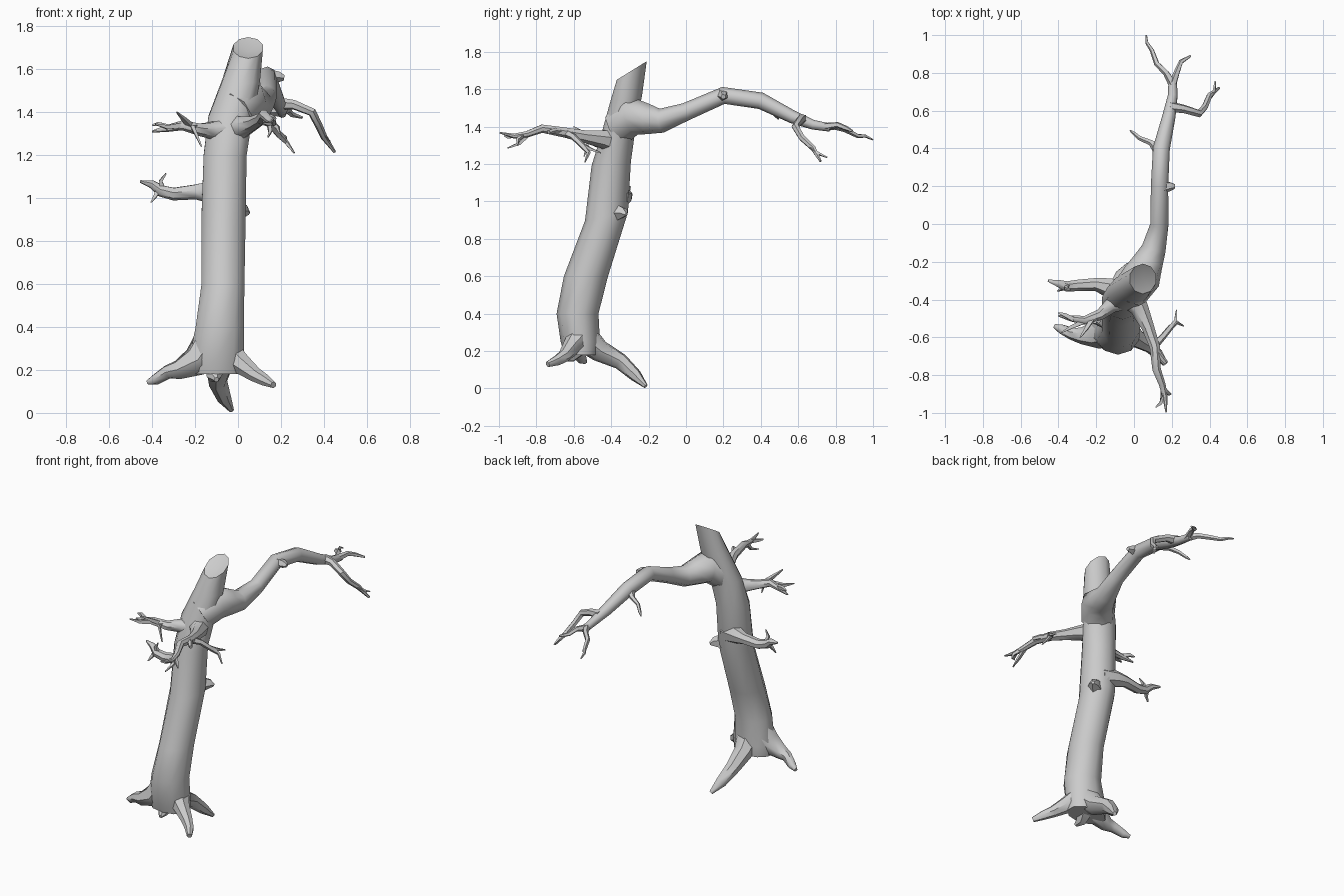
import bpy, bmesh, math
from mathutils import Vector


def finish(name, bm, angle=50):
    bmesh.ops.recalc_face_normals(bm, faces=bm.faces)
    me = bpy.data.meshes.new(name)
    bm.to_mesh(me)
    bm.free()
    ob = bpy.data.objects.new(name, me)
    bpy.context.collection.objects.link(ob)
    bpy.ops.object.select_all(action='DESELECT')
    ob.select_set(True)
    bpy.context.view_layer.objects.active = ob
    bpy.ops.object.shade_smooth_by_angle(angle=math.radians(angle))
    return ob


def skin(bm, rings):
    n = len(rings[0])
    for a, b in zip(rings, rings[1:]):
        for i in range(n):
            j = (i + 1) % n
            bm.faces.new((a[i], a[j], b[j], b[i]))


def limb(name, sides, path):
    """Tapered tube through (x, y, z, radius) points, ring frames carried along."""
    bm = bmesh.new()
    pts = [Vector(p[:3]) for p in path]
    side, last, rings = None, None, []
    for i, p in enumerate(pts):
        t = Vector((0, 0, 0))
        if i > 0:
            t += (p - pts[i - 1]).normalized()
        if i < len(pts) - 1:
            t += (pts[i + 1] - p).normalized()
        t.normalize()
        if side is None:
            side = t.orthogonal().normalized()
        else:
            side = last.rotation_difference(t) @ side
        up = t.cross(side)
        last = t
        r = path[i][3]
        rings.append([bm.verts.new(p + r * (side * math.cos(a) + up * math.sin(a)))
                      for a in (math.tau * k / sides for k in range(sides))])
    skin(bm, rings)
    bm.faces.new(rings[0])
    bm.faces.new(rings[-1])
    return finish(name, bm)


# Trunk: elliptical rings (x, y, z, rx, ry, tilt in y)
trunk = [(-.10, -.56, .18, .13, .09, 0), (-.10, -.565, .25, .135, .105, 0),
         (-.085, -.58, .40, .118, .112, 0), (-.07, -.535, .60, .105, .118, 0),
         (-.067, -.425, .92, .108, .115, .2), (-.06, -.40, 1.20, .105, .105, .1),
         (-.035, -.36, 1.38, .108, .09, .1), (.015, -.32, 1.55, .092, .085, .2),
         (.047, -.29, 1.70, .072, .08, .62)]
bm = bmesh.new()
rings = []
for x, y, z, rx, ry, tilt in trunk:
    rings.append([bm.verts.new((x + rx * math.cos(a), y + ry * math.sin(a),
                                z + tilt * ry * math.sin(a)))
                  for a in (math.tau * (k + .5) / 10 for k in range(10))])
skin(bm, rings)
bm.faces.new(rings[0])
# Broken top dips slightly in the middle
mid = bm.verts.new((.05, -.29, 1.68))
for i in range(10):
    bm.faces.new((rings[-1][i], rings[-1][(i + 1) % 10], mid))
finish("trunk", bm)

# Roots
limb("root_left", 7, [(-.11, -.565, .36, .085), (-.19, -.585, .24, .075), (-.28, -.59, .20, .045),
                      (-.33, -.58, .19, .033), (-.385, -.555, .155, .026), (-.42, -.54, .142, .012)])
limb("root_right", 7, [(-.05, -.56, .28, .075), (.02, -.61, .225, .05), (.085, -.65, .175, .035),
                       (.13, -.69, .15, .028), (.165, -.74, .13, .016)])
limb("root_back", 7, [(-.08, -.54, .27, .08), (-.09, -.46, .20, .06), (-.095, -.35, .145, .045),
                      (-.065, -.27, .07, .034), (-.03, -.215, .012, .012)])
limb("root_front_stub", 6, [(-.10, -.57, .23, .06), (-.11, -.62, .17, .035), (-.10, -.66, .155, .012)])

# Long back bough
limb("bough", 8, [(-.02, -.36, 1.40, .10), (.04, -.28, 1.46, .105), (.075, -.20, 1.44, .082),
                  (.105, -.13, 1.432, .065), (.135, 0, 1.48, .048), (.135, .2, 1.567, .046),
                  (.145, .40, 1.538, .045), (.185, .57, 1.452, .035), (.205, .68, 1.41, .026),
                  (.205, .77, 1.395, .022)])
limb("bough_fork_left", 5, [(.206, .74, 1.40, .024), (.17, .80, 1.40, .017), (.12, .85, 1.385, .015),
                            (.095, .92, 1.35, .012), (.068, .96, 1.35, .009), (.065, 1.0, 1.33, .004)])
limb("bough_fork_right", 5, [(.205, .74, 1.40, .022), (.23, .81, 1.41, .016), (.25, .86, 1.39, .013),
                             (.30, .89, 1.375, .006)])
limb("bough_side_branch", 6, [(.19, .62, 1.44, .03), (.26, .61, 1.435, .023), (.345, .585, 1.40, .021),
                              (.375, .62, 1.34, .018), (.40, .68, 1.285, .016), (.45, .72, 1.215, .007)])
limb("bough_side_twig", 4, [(.39, .66, 1.30, .013), (.425, .70, 1.26, .01), (.43, .755, 1.235, .004)])
limb("bough_twig", 5, [(.13, .39, 1.53, .03), (.09, .43, 1.51, .016), (.03, .455, 1.49, .012),
                       (.0, .48, 1.46, .01), (-.02, .495, 1.44, .004)])
limb("bough_stub", 5, [(.14, .19, 1.57, .034), (.19, .20, 1.565, .026), (.215, .20, 1.56, .014)])

# Front branch
limb("front_branch", 7, [(-.02, -.38, 1.32, .075), (.03, -.45, 1.335, .05), (.075, -.55, 1.35, .034),
                         (.11, -.65, 1.37, .028), (.12, -.77, 1.39, .023), (.15, -.85, 1.36, .018),
                         (.165, -.92, 1.35, .014), (.17, -.996, 1.368, .004)])
limb("front_side_branch", 5, [(.10, -.65, 1.37, .024), (.15, -.60, 1.345, .018),
                              (.195, -.545, 1.29, .016), (.225, -.52, 1.26, .011),
                              (.262, -.54, 1.21, .004)])
limb("front_side_twig", 4, [(.19, -.55, 1.30, .014), (.22, -.51, 1.28, .010), (.225, -.455, 1.26, .004)])
limb("front_low_twig", 5, [(.11, -.66, 1.37, .02), (.14, -.70, 1.38, .015), (.17, -.735, 1.37, .012),
                           (.235, -.58, 1.31, .003)][:3])
for i, p in enumerate([((.14, -.83, 1.37), (.15, -.89, 1.31), (.14, -.955, 1.285)),
                       ((.155, -.87, 1.355), (.185, -.90, 1.33), (.195, -.90, 1.30)),
                       ((.16, -.91, 1.35), (.14, -.95, 1.345), (.115, -.97, 1.35))]):
    limb("front_tip_twig_%d" % (i + 1), 4, [(*p[0], .014), (*p[1], .011), (*p[2], .004)])

# Upper left branch
limb("upper_left_branch", 7, [(-.04, -.39, 1.32, .07), (-.12, -.43, 1.315, .042), (-.18, -.48, 1.32, .03),
                              (-.26, -.51, 1.34, .024), (-.33, -.50, 1.325, .017),
                              (-.40, -.485, 1.31, .005)])
for i, p in enumerate([((-.25, -.51, 1.34), (-.33, -.545, 1.33), (-.385, -.575, 1.345)),
                       ((-.22, -.50, 1.335), (-.25, -.55, 1.365), (-.285, -.60, 1.40)),
                       ((-.19, -.48, 1.33), (-.21, -.52, 1.33), (-.17, -.545, 1.24)),
                       ((-.32, -.505, 1.33), (-.37, -.48, 1.345), (-.40, -.47, 1.34))]):
    limb("upper_left_twig_%d" % (i + 1), 4, [(*p[0], .018), (*p[1], .013), (*p[2], .004)])

# Lower left branch
limb("lower_left_branch", 7, [(-.06, -.37, 1.02, .07), (-.14, -.335, 1.03, .052), (-.20, -.32, 1.03, .036),
                              (-.30, -.325, 1.02, .031), (-.36, -.33, 1.035, .028),
                              (-.40, -.315, 1.065, .02), (-.455, -.30, 1.078, .006)])
for i, p in enumerate([((-.35, -.33, 1.04), (-.36, -.34, 1.08), (-.335, -.35, 1.115)),
                       ((-.37, -.325, 1.04), (-.385, -.345, 1.01), (-.405, -.355, .98))]):
    limb("lower_left_twig_%d" % (i + 1), 4, [(*p[0], .018), (*p[1], .011), (*p[2], .004)])

# Knot on the right side of the trunk
limb("knot", 5, [(-.01, -.37, .94, .05), (.03, -.335, .94, .03), (.05, -.32, .93, .01)])
